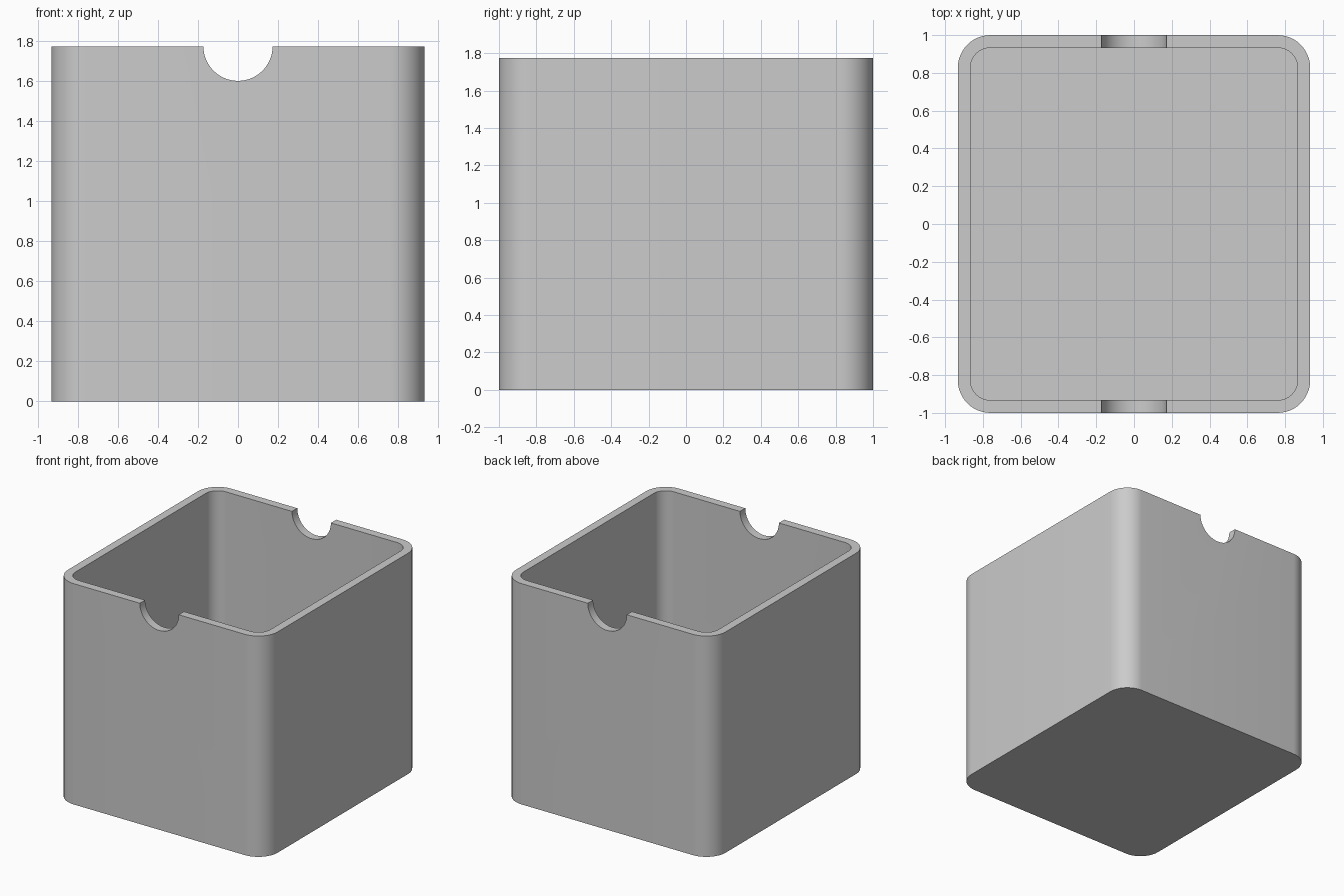
import bpy, bmesh, math

cube = bpy.data.objects.get("Cube")
if cube:
    bpy.data.objects.remove(cube, do_unlink=True)

HALF_X, HALF_Y, HEIGHT = 0.933, 1.0, 1.775
WALL, CORNER, NOTCH = 0.067, 0.173, 0.173

grey = bpy.data.materials.new("plain_grey")
grey.use_nodes = True
colour = (0.6, 0.6, 0.6, 1)
grey.diffuse_color = colour
grey.node_tree.nodes["Principled BSDF"].inputs["Base Color"].default_value = colour


def rounded_block(name, hx, hy, radius, z0, z1, steps=12):
    """Upright prism with a rounded rectangle as its base."""
    bm = bmesh.new()
    ring = []
    for quarter, (sx, sy) in enumerate([(1, 1), (-1, 1), (-1, -1), (1, -1)]):
        for i in range(steps + 1):
            a = (quarter + i / steps) * math.pi / 2
            ring.append(bm.verts.new((sx * (hx - radius) + radius * math.cos(a),
                                      sy * (hy - radius) + radius * math.sin(a), z0)))
    base = bm.faces.new(ring)
    top = bmesh.ops.extrude_face_region(bm, geom=[base])["geom"]
    bmesh.ops.translate(bm, vec=(0, 0, z1 - z0),
                        verts=[v for v in top if isinstance(v, bmesh.types.BMVert)])
    bmesh.ops.recalc_face_normals(bm, faces=bm.faces)
    mesh = bpy.data.meshes.new(name)
    bm.to_mesh(mesh)
    bm.free()
    obj = bpy.data.objects.new(name, mesh)
    bpy.context.collection.objects.link(obj)
    mesh.materials.append(grey)
    return obj


def cut(target, cutter):
    """Subtract the cutter from the target, then discard it."""
    cutter.hide_render = True
    mod = target.modifiers.new("cut", 'BOOLEAN')
    mod.operation, mod.solver, mod.object = 'DIFFERENCE', 'EXACT', cutter
    bpy.ops.object.select_all(action='DESELECT')
    bpy.context.view_layer.objects.active = target
    target.select_set(True)
    bpy.ops.object.modifier_apply(modifier=mod.name)
    bpy.data.objects.remove(cutter, do_unlink=True)


# Open box with a flat floor
box = rounded_block("open_box", HALF_X, HALF_Y, CORNER, 0, HEIGHT)
cut(box, rounded_block("cavity", HALF_X - WALL, HALF_Y - WALL, CORNER - WALL,
                       WALL, HEIGHT + 0.2))

# Half-round finger notches through the front and back rims
bpy.ops.mesh.primitive_cylinder_add(vertices=64, radius=NOTCH, depth=3,
                                    location=(0, 0, HEIGHT),
                                    rotation=(math.pi / 2, 0, 0))
notch = bpy.context.object
notch.name = "notch_cutter"
notch.data.materials.append(grey)
cut(box, notch)

# Smooth corners, crisp rims
bpy.ops.object.shade_smooth_by_angle(angle=math.radians(30))
